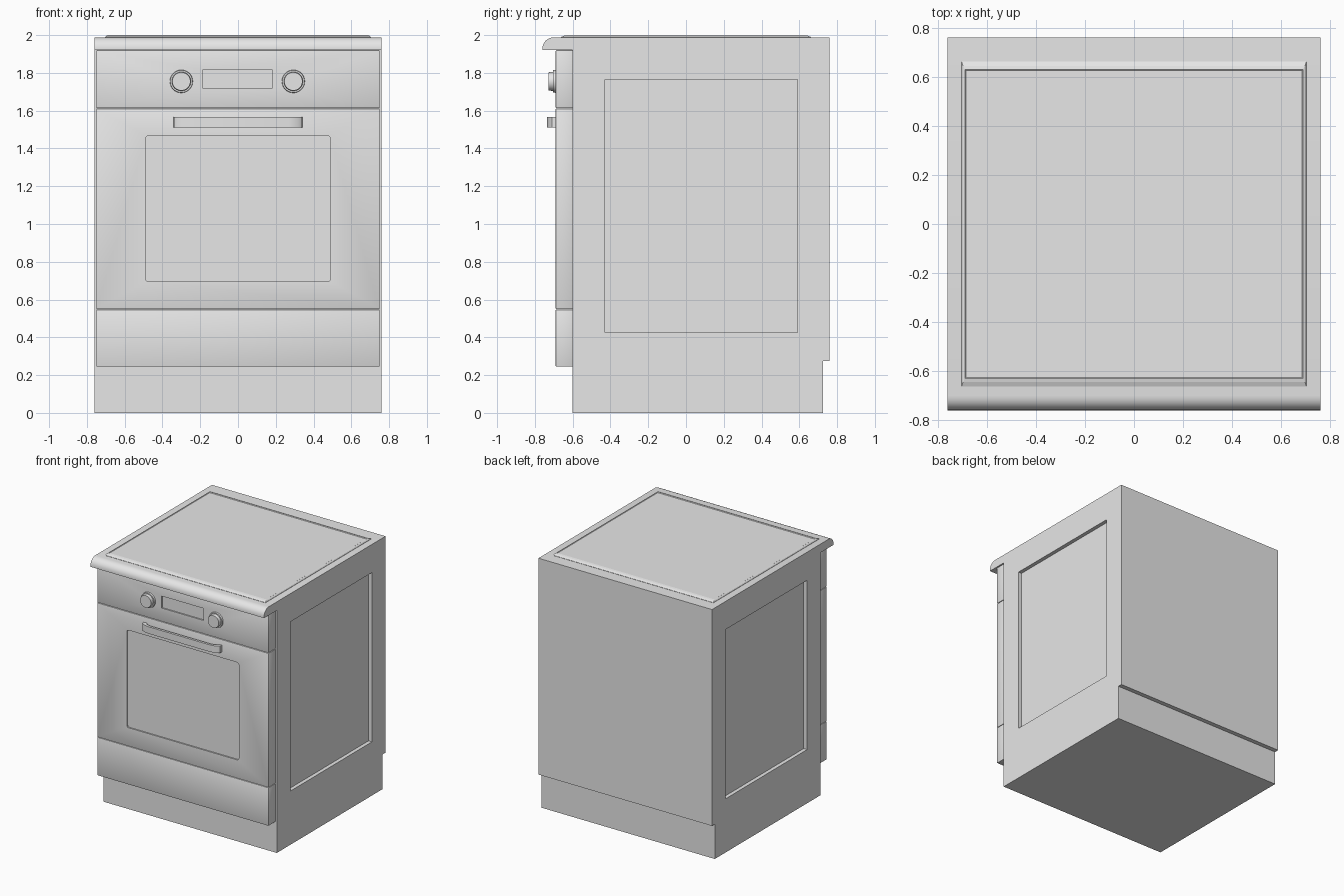
import bpy, bmesh, math
from mathutils import Matrix

if "Cube" in bpy.data.objects:
    bpy.data.objects.remove(bpy.data.objects["Cube"], do_unlink=True)

grey = bpy.data.materials.new("plain grey")
grey.use_nodes = True
COLOUR = (0.8, 0.8, 0.8, 1)
grey.diffuse_color = COLOUR
grey.node_tree.nodes["Principled BSDF"].inputs["Base Color"].default_value = COLOUR


def finish(name, bm, smooth=False):
    bmesh.ops.recalc_face_normals(bm, faces=bm.faces)
    mesh = bpy.data.meshes.new(name)
    bm.to_mesh(mesh)
    bm.free()
    mesh.materials.append(grey)
    obj = bpy.data.objects.new(name, mesh)
    bpy.context.collection.objects.link(obj)
    activate(obj)
    if smooth:
        bpy.ops.object.shade_smooth_by_angle(angle=math.radians(35))
    return obj


def activate(obj):
    bpy.ops.object.select_all(action='DESELECT')
    obj.select_set(True)
    bpy.context.view_layer.objects.active = obj


def box(name, x, y, z, bevel=0):
    """Box from (low, high) pairs, with optional softened edges."""
    bm = bmesh.new()
    bmesh.ops.create_cube(bm, size=1)
    for v in bm.verts:
        v.co = [r[0] if c < 0 else r[1] for c, r in zip(v.co, (x, y, z))]
    if bevel:
        bmesh.ops.bevel(bm, geom=bm.edges[:], offset=bevel, segments=2,
                        affect='EDGES', profile=0.5)
    return finish(name, bm, bevel > 0)


def recess(obj, x, y, z, corner=0, axis=1):
    """Sink a pocket into a part; corners run along the given axis."""
    cutter = box("pocket_cutter", x, y, z)
    if corner:
        bm = bmesh.new()
        bm.from_mesh(cutter.data)
        edges = [e for e in bm.edges
                 if abs(e.verts[0].co[axis] - e.verts[1].co[axis]) > 1e-4]
        bmesh.ops.bevel(bm, geom=edges, offset=corner, segments=3,
                        affect='EDGES', profile=0.5)
        bm.to_mesh(cutter.data)
        bm.free()
    cutter.hide_render = True
    mod = obj.modifiers.new("pocket", 'BOOLEAN')
    mod.operation, mod.object, mod.solver = 'DIFFERENCE', cutter, 'EXACT'
    activate(obj)
    bpy.ops.object.modifier_apply(modifier=mod.name)
    bpy.data.objects.remove(cutter, do_unlink=True)


def extrude(name, points, vector, smooth=True):
    bm = bmesh.new()
    face = bm.faces.new([bm.verts.new(p) for p in points])
    new = bmesh.ops.extrude_face_region(bm, geom=[face])["geom"]
    bmesh.ops.translate(bm, vec=vector,
                        verts=[v for v in new if isinstance(v, bmesh.types.BMVert)])
    # extruding a lone face keeps it as the closing cap
    return finish(name, bm, smooth)


# Plinth and cabinet with a sunken panel on each side
box("plinth", (-0.76, 0.76), (-0.60, 0.725), (0, 0.28))
cabinet = box("cabinet", (-0.76, 0.76), (-0.60, 0.76), (0.275, 1.92))
for side in (-1, 1):
    recess(cabinet, sorted((side * 0.73, side * 0.8)), (-0.43, 0.59), (0.425, 1.765))

# Front: drawer, oven door and control panel
FRONT = (-0.69, -0.598)
WIDTH = (-0.75, 0.75)
box("drawer_front", WIDTH, FRONT, (0.245, 0.547), 0.004)
door = box("oven_door", WIDTH, FRONT, (0.549, 1.611), 0.004)
recess(door, (-0.49, 0.49), (-0.72, -0.68), (0.695, 1.467), corner=0.015)
panel = box("control_panel", WIDTH, FRONT, (1.614, 1.92), 0.004)
recess(panel, (-0.187, 0.183), (-0.72, -0.68), (1.72, 1.815))

# Bowed door handle
outer = [(0.342, -0.688), (0.338, -0.71), (0.318, -0.726), (0.27, -0.735)]
inner = [(0.27, -0.716), (0.305, -0.706), (0.315, -0.688)]
half = outer + inner
outline = ([(x, y, 1.512) for x, y in outer]
           + [(-x, y, 1.512) for x, y in reversed(outer)]
           + [(-x, y, 1.512) for x, y in reversed(inner)]
           + [(x, y, 1.512) for x, y in inner])
extrude("door_handle", outline, (0, 0, 0.055))


# Control knobs: a collar with a narrower grip
def disc(name, x, radius, tip, y0, y1):
    bm = bmesh.new()
    turn = Matrix.Translation((x, (y0 + y1) / 2, 1.755)) @ Matrix.Rotation(math.pi / 2, 4, 'X')
    bmesh.ops.create_cone(bm, cap_ends=True, segments=40, radius1=radius,
                          radius2=tip, depth=y0 - y1, matrix=turn)
    finish(name, bm, True)


for side, x in (("right", -0.3), ("left", 0.293)):
    disc(side + "_knob_collar", x, 0.061, 0.059, -0.688, -0.703)
    disc(side + "_knob_grip", x, 0.051, 0.048, -0.70, -0.728)

# Worktop with a rounded front edge
arc = [math.radians(15 * i) for i in range(7)]
profile = [(-0.76, 0.76, 1.92), (-0.76, 0.76, 1.988)]
profile += [(-0.76, -0.7 - 0.06 * math.sin(a), 1.93 + 0.058 * math.cos(a)) for a in arc]
profile.append((-0.76, -0.76, 1.92))
extrude("worktop", profile, (1.52, 0, 0))

# Hob plate: sloped rim around a slightly lowered field
bm = bmesh.new()
rings = []
for hx, hy, z in ((0.703, 0.662, 1.985), (0.703, 0.662, 1.99), (0.697, 0.645, 1.997),
                  (0.69, 0.63, 2.0), (0.686, 0.626, 1.997)):
    rings.append([bm.verts.new((sx * hx, sy * hy, z))
                  for sx, sy in ((-1, -1), (1, -1), (1, 1), (-1, 1))])
for low, high in zip(rings, rings[1:]):
    for i in range(4):
        j = (i + 1) % 4
        bm.faces.new((low[i], low[j], high[j], high[i]))
bm.faces.new(rings[0])
bm.faces.new(rings[-1])
finish("hob_plate", bm)
